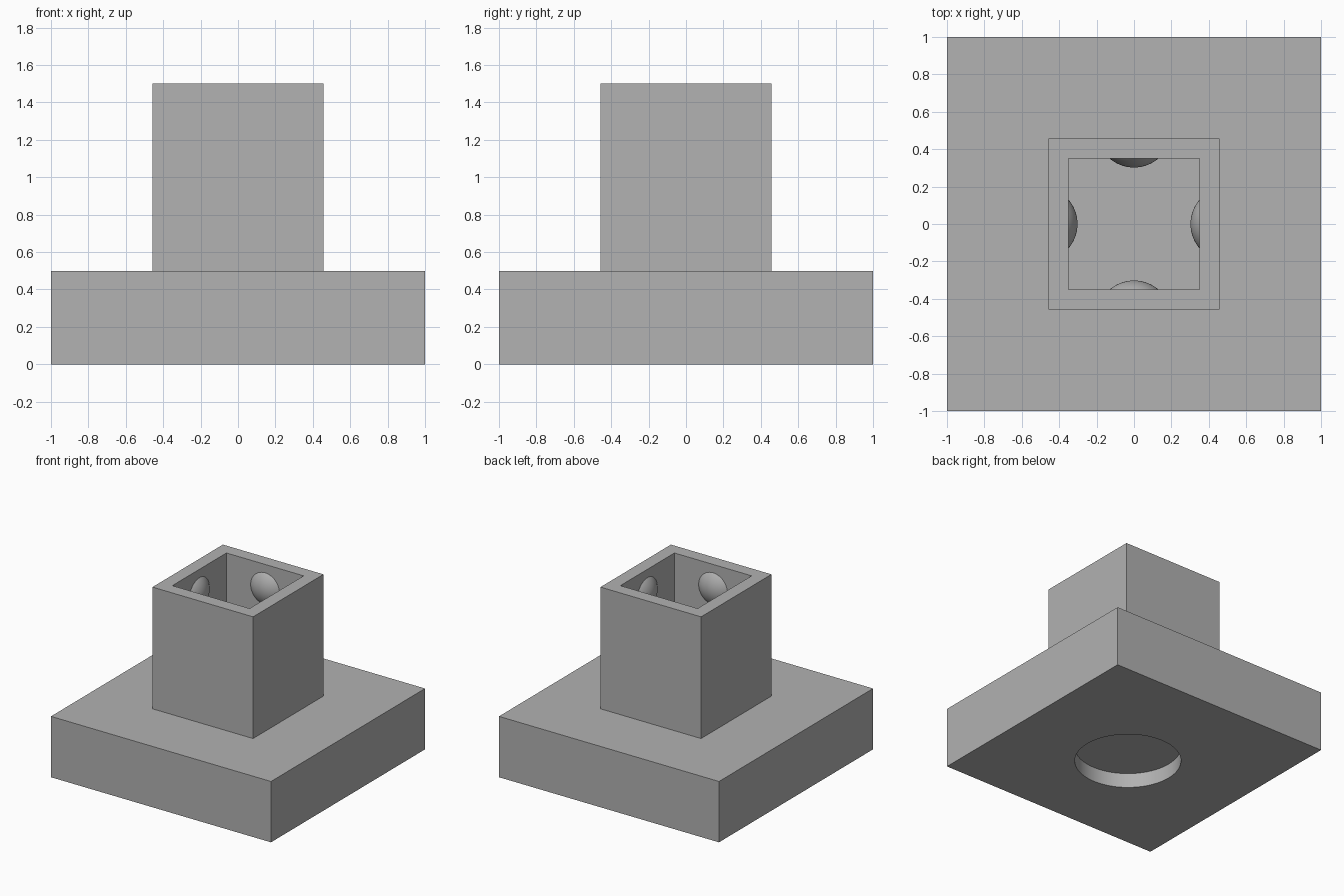
import bpy
import bmesh
from math import pi
from mathutils import Matrix, Vector

cube = bpy.data.objects.get("Cube")
if cube:
    bpy.data.objects.remove(cube, do_unlink=True)

# Main sizes
BASE_HALF, BASE_TOP = 1.0, 0.5
OUTER_HALF, TOWER_TOP = 0.457, 1.5
INNER_HALF = 0.351
BUMP_RADIUS, BUMP_OFFSET, BUMP_Z = 0.2, 0.502, 1.3
RECESS_RADIUS, RECESS_DEPTH = 0.4, 0.12

grey = bpy.data.materials.new("plain grey")
grey.use_nodes = True
colour = (0.445, 0.445, 0.445, 1)
grey.diffuse_color = colour
grey.node_tree.nodes["Principled BSDF"].inputs["Base Color"].default_value = colour


def make_object(name, bm):
    mesh = bpy.data.meshes.new(name)
    bmesh.ops.recalc_face_normals(bm, faces=bm.faces)
    bm.to_mesh(mesh)
    bm.free()
    mesh.materials.append(grey)
    obj = bpy.data.objects.new(name, mesh)
    bpy.context.collection.objects.link(obj)
    return obj


def inset_and_raise(bm, face, inset, height):
    """Inset a face, then extrude the inner face by a signed height."""
    bmesh.ops.inset_region(bm, faces=[face], thickness=inset, use_even_offset=True)
    new = bmesh.ops.extrude_face_region(bm, geom=[face])["geom"]
    bmesh.ops.delete(bm, geom=[face], context="FACES_ONLY")
    verts = [v for v in new if isinstance(v, bmesh.types.BMVert)]
    bmesh.ops.translate(bm, verts=verts, vec=(0, 0, height))
    return next(f for f in new if isinstance(f, bmesh.types.BMFace))


# Square base with a hollow square tower rising from it
bm = bmesh.new()
bmesh.ops.create_cube(bm, size=1, matrix=Matrix.Translation((0, 0, BASE_TOP / 2))
                      @ Matrix.Diagonal((2 * BASE_HALF, 2 * BASE_HALF, BASE_TOP, 1)))
top = max(bm.faces, key=lambda f: f.calc_center_median().z)
height = TOWER_TOP - BASE_TOP
top = inset_and_raise(bm, top, BASE_HALF - OUTER_HALF, height)
inset_and_raise(bm, top, OUTER_HALF - INNER_HALF, -height)
body = make_object("base_with_socket_tower", bm)

# Round recess in the underside
bm = bmesh.new()
bmesh.ops.create_cone(bm, cap_ends=True, segments=96, radius1=RECESS_RADIUS,
                      radius2=RECESS_RADIUS, depth=2 * RECESS_DEPTH,
                      matrix=Matrix.Translation((0.01, -0.06, 0)))
cutter = make_object("recess_cutter", bm)
cutter.hide_render = True
cutter.hide_viewport = True
cut = body.modifiers.new("round recess", "BOOLEAN")
cut.operation = "DIFFERENCE"
cut.solver = "EXACT"
cut.object = cutter

bpy.context.view_layer.objects.active = body
body.select_set(True)
bpy.ops.object.modifier_apply(modifier=cut.name)
bpy.data.objects.remove(cutter, do_unlink=True)
bpy.ops.object.shade_smooth_by_angle(angle=pi / 6)

# Rounded grip bumps on the four inner walls
for i, side in enumerate(("left", "back", "right", "front")):
    bm = bmesh.new()
    bmesh.ops.create_uvsphere(bm, u_segments=64, v_segments=48, radius=BUMP_RADIUS,
                              matrix=Matrix.Translation((BUMP_OFFSET, 0, BUMP_Z)))
    bmesh.ops.bisect_plane(bm, geom=bm.verts[:] + bm.edges[:] + bm.faces[:],
                           plane_co=(INNER_HALF, 0, 0), plane_no=Vector((1, 0, 0)),
                           clear_outer=True)
    bmesh.ops.rotate(bm, verts=bm.verts, cent=(0, 0, 0),
                     matrix=Matrix.Rotation(i * pi / 2, 3, "Z"))
    for face in bm.faces:
        face.smooth = True
    make_object(side + "_grip_bump", bm)
